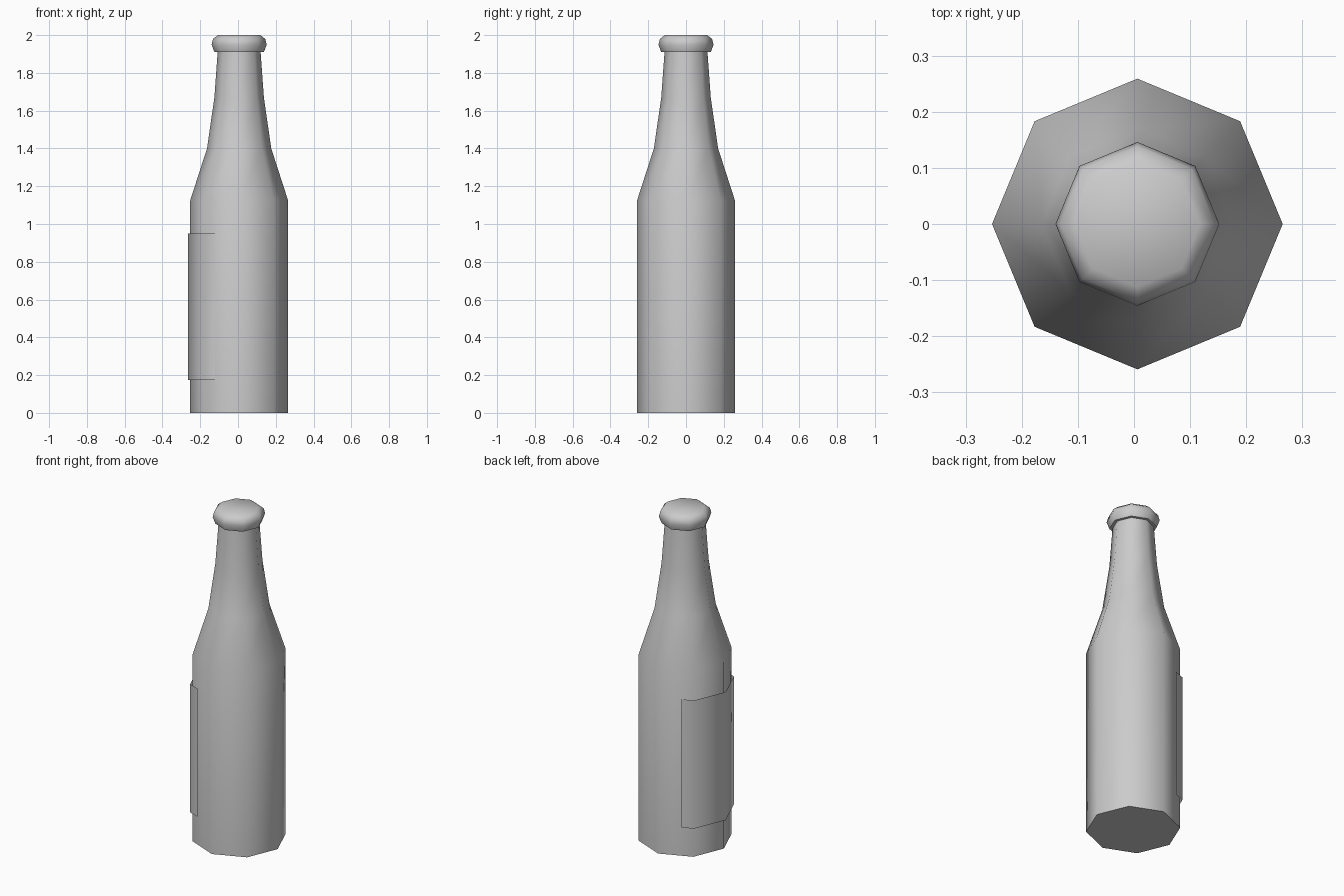
import bpy
import bmesh
from math import sin, cos, radians
from mathutils import Vector

cube = bpy.data.objects.get("Cube")
if cube:
    bpy.data.objects.remove(cube, do_unlink=True)

SIDES = 8
CENTRE_X = 0.006

grey = bpy.data.materials.new("plain_grey")
grey.use_nodes = True
colour = (0.6, 0.6, 0.6, 1)
grey.diffuse_color = colour
grey.node_tree.nodes["Principled BSDF"].inputs["Base Color"].default_value = colour


def corner(radius, degrees, z):
    a = radians(degrees)
    return Vector((CENTRE_X + radius * cos(a), radius * sin(a), z))


def finish(name, bm):
    mesh = bpy.data.meshes.new(name)
    bm.to_mesh(mesh)
    bm.free()
    mesh.materials.append(grey)
    obj = bpy.data.objects.new(name, mesh)
    bpy.context.collection.objects.link(obj)
    bpy.ops.object.select_all(action="DESELECT")
    obj.select_set(True)
    bpy.context.view_layer.objects.active = obj
    bpy.ops.object.shade_smooth_by_angle(angle=radians(60))
    return obj


def turned(name, profile):
    """Closed eight-sided solid from a (radius, height) profile."""
    bm = bmesh.new()
    rings = [[bm.verts.new(corner(r, i * 360 / SIDES, z)) for i in range(SIDES)]
             for r, z in profile]
    for low, high in zip(rings, rings[1:]):
        for i in range(SIDES):
            j = (i + 1) % SIDES
            bm.faces.new((low[i], low[j], high[j], high[i]))
    bm.faces.new(rings[0][::-1])
    bm.faces.new(rings[-1])
    return finish(name, bm)


# Bottle body, shoulder and neck
turned("bottle", [(0.259, 0), (0.259, 1.125), (0.17, 1.4),
                  (0.131, 1.67), (0.113, 1.92)])

# Rounded cap
turned("cap", [(0.131, 1.91), (0.146, 1.95), (0.138, 1.98), (0.112, 2.0)])

# Thin wrapped label on the -x side, its ends lying along the next faces
bm = bmesh.new()
start = corner(0.271, 135, 0).lerp(corner(0.261, 90, 0), 0.34)
path = [start] + [corner(0.271, a, 0) for a in (135, 180, 225)]
path.append(Vector((start.x, -start.y, 0)))
columns = [[bm.verts.new((p.x, p.y, z)) for z in (0.175, 0.95)] for p in path]
for a, b in zip(columns, columns[1:]):
    bm.faces.new((a[0], b[0], b[1], a[1]))
finish("label", bm)
